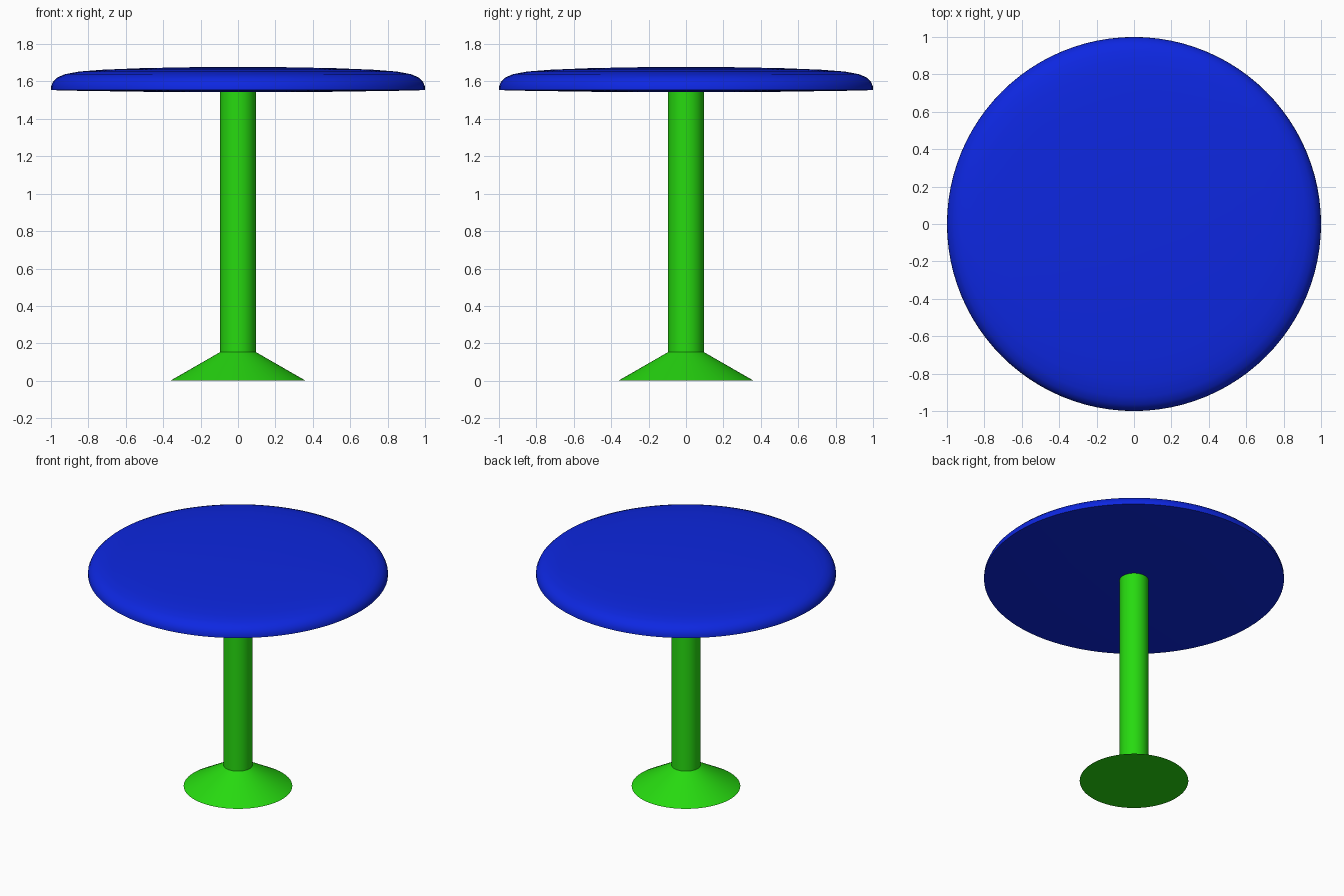
import bpy, bmesh, math

if "Cube" in bpy.data.objects:
    bpy.data.objects.remove(bpy.data.objects["Cube"])


def material(name, color):
    m = bpy.data.materials.new(name)
    m.diffuse_color = color
    m.use_nodes = True
    m.node_tree.nodes["Principled BSDF"].inputs["Base Color"].default_value = m.diffuse_color
    return m


def lathe(name, profile, mat, segments=96):
    """Revolve an (r, z) profile around the z axis."""
    bm = bmesh.new()
    verts = [bm.verts.new((r, 0, z)) for r, z in profile]
    edges = [bm.edges.new(pair) for pair in zip(verts, verts[1:])]
    bmesh.ops.spin(bm, geom=verts + edges, cent=(0, 0, 0), axis=(0, 0, 1),
                   angle=math.tau, steps=segments, use_duplicate=False)
    bmesh.ops.remove_doubles(bm, verts=bm.verts, dist=1e-4)
    bmesh.ops.recalc_face_normals(bm, faces=bm.faces)
    mesh = bpy.data.meshes.new(name)
    bm.to_mesh(mesh)
    bm.free()
    mesh.materials.append(mat)
    obj = bpy.data.objects.new(name, mesh)
    bpy.context.collection.objects.link(obj)
    bpy.ops.object.select_all(action='DESELECT')
    obj.select_set(True)
    bpy.context.view_layer.objects.active = obj
    bpy.ops.object.shade_smooth_by_angle(angle=math.radians(40))
    return obj


green = material("green", (0.02, 0.7, 0.005, 1))
blue = material("blue", (0.004, 0.02, 0.75, 1))

# Flared foot and round column in one piece
lathe("pedestal", [(0, 0), (0.362, 0), (0.096, 0.153), (0.096, 1.545), (0, 1.545)], green)

# Table top: shallow underside, crisp lower rim, rounded upper edge
lathe("table_top", [(0, 1.543), (0.5, 1.545), (0.9, 1.551), (1.0, 1.554),
                    (0.999, 1.575), (0.988, 1.60), (0.965, 1.622), (0.925, 1.639),
                    (0.85, 1.653), (0.72, 1.663), (0.52, 1.671), (0.28, 1.676),
                    (0, 1.677)], blue)
